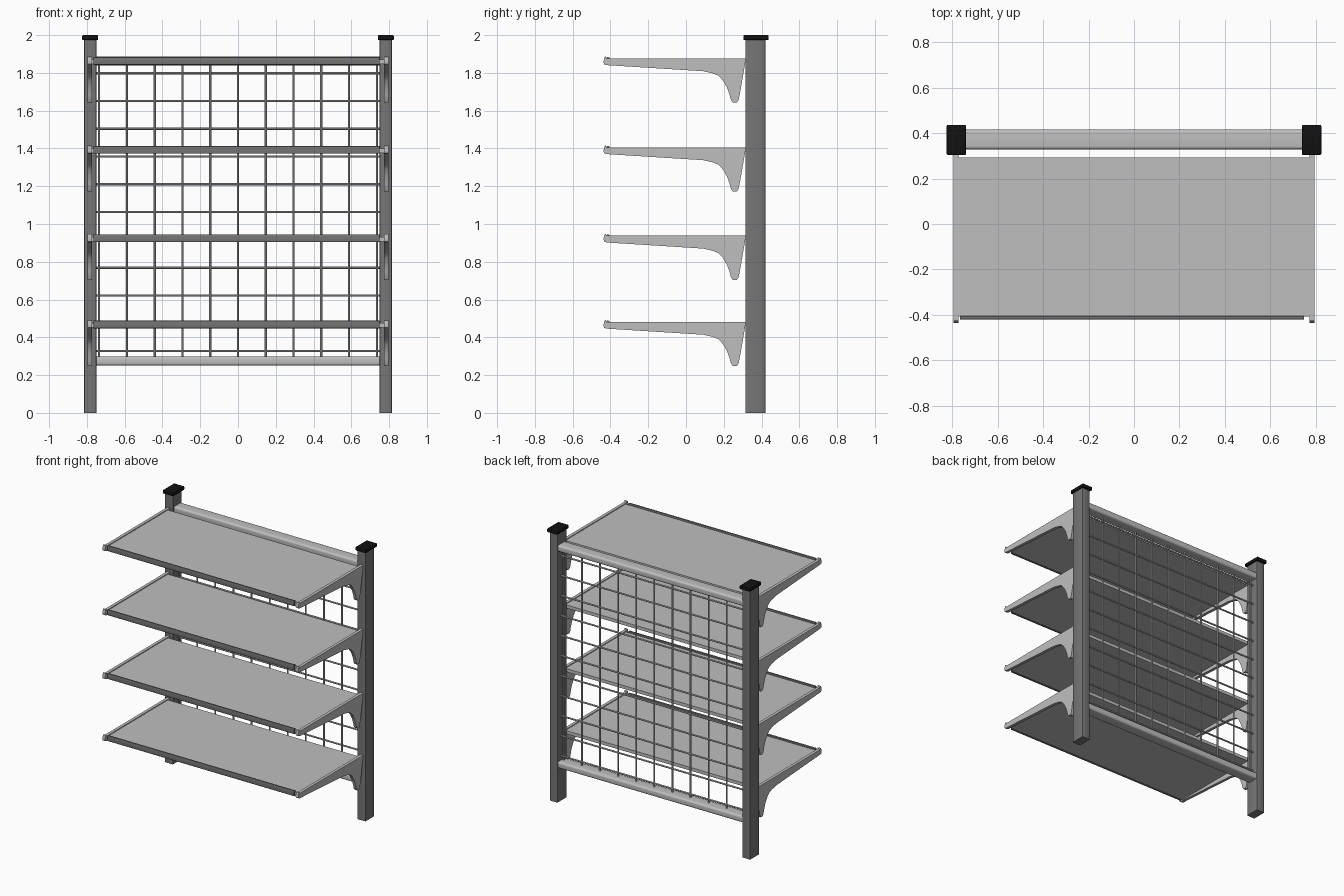
import bpy, bmesh
from mathutils import Vector

cube = bpy.data.objects.get("Cube")
if cube:
    bpy.data.objects.remove(cube, do_unlink=True)


def material(name, value):
    m = bpy.data.materials.new(name)
    m.use_nodes = True
    col = (value, value, value, 1)
    m.diffuse_color = col
    m.node_tree.nodes["Principled BSDF"].inputs["Base Color"].default_value = col
    return m


LIGHT = material("light grey metal", 0.52)
DARK = material("dark grey metal", 0.18)
BLACK = material("black plastic", 0.006)


def finish(name, bm, mat, smooth=False):
    bmesh.ops.recalc_face_normals(bm, faces=bm.faces)
    me = bpy.data.meshes.new(name)
    bm.to_mesh(me)
    bm.free()
    me.materials.append(mat)
    ob = bpy.data.objects.new(name, me)
    bpy.context.collection.objects.link(ob)
    if smooth:
        bpy.ops.object.select_all(action='DESELECT')
        ob.select_set(True)
        bpy.context.view_layer.objects.active = ob
        bpy.ops.object.shade_smooth_by_angle()
    return ob


def box(name, lo, hi, mat, bevel=0, axis=None, segments=3):
    """Box between two corners; bevels all edges, or only those along one axis."""
    lo, hi = Vector(lo), Vector(hi)
    bm = bmesh.new()
    bmesh.ops.create_cube(bm, size=1)
    for v in bm.verts:
        v.co = (lo + hi) / 2 + v.co * (hi - lo)
    if bevel:
        edges = [e for e in bm.edges if axis is None
                 or abs((e.verts[0].co - e.verts[1].co).normalized()[axis]) > 0.9]
        bmesh.ops.bevel(bm, geom=edges, offset=bevel, segments=segments,
                        affect='EDGES', profile=0.5)
    return finish(name, bm, mat, bool(bevel))


def wire(name, a, b, radius=0.006):
    a, b = Vector(a), Vector(b)
    bm = bmesh.new()
    bmesh.ops.create_cone(bm, cap_ends=True, segments=10, radius1=radius,
                          radius2=radius, depth=(b - a).length)
    rot = (b - a).to_track_quat('Z', 'Y')
    for v in bm.verts:
        v.co = rot @ v.co + (a + b) / 2
    return finish(name, bm, LIGHT, True)


# Cantilever bracket outline as (y, height relative to the shelf top)
BRACKET = [(0.314, 0), (-0.422, 0), (-0.424, 0.01), (-0.43, 0.008), (-0.437, -0.016),
           (-0.434, -0.031), (-0.42, -0.036), (0.09, -0.068), (0.14, -0.079),
           (0.172, -0.092), (0.196, -0.118), (0.217, -0.155), (0.23, -0.19),
           (0.238, -0.22), (0.248, -0.234), (0.268, -0.234), (0.278, -0.222),
           (0.292, -0.15), (0.314, -0.02)]


def bracket(name, x, top, thick=0.022):
    bm = bmesh.new()
    face = bm.faces.new([bm.verts.new((x - thick / 2, y, top + z)) for y, z in BRACKET])
    res = bmesh.ops.extrude_face_region(bm, geom=[face])
    moved = [g for g in res["geom"] if isinstance(g, bmesh.types.BMVert)]
    bmesh.ops.translate(bm, verts=moved, vec=(thick, 0, 0))
    return finish(name, bm, LIGHT, True)


# Posts and caps
for side, s in (("left", 1), ("right", -1)):
    x = s * 0.7825
    box(side + "_post", (x - 0.0325, 0.315, 0), (x + 0.0325, 0.42, 1.98),
        DARK, 0.004, axis=2, segments=2)
    box(side + "_post_cap", (x - 0.0425, 0.304, 1.974), (x + 0.0425, 0.437, 2.0),
        BLACK, 0.005, segments=2)

# Horizontal rails between the posts
for name, z in (("bottom_rail", 0.25), ("top_rail", 1.84)):
    box(name, (-0.752, 0.329, z), (0.752, 0.416, z + 0.048), LIGHT, 0.014, axis=0, segments=5)

# Wire mesh back
PITCH = 0.147
for i in range(-5, 6):
    wire("vertical_wire", (i * PITCH, 0.367, 0.29), (i * PITCH, 0.367, 1.85))
for i in range(11):
    z = 0.328 + i * PITCH
    wire("horizontal_wire", (-0.755, 0.377, z), (0.755, 0.377, z))

# Shelves with front lip and a bracket at each end
for top in (0.482, 0.938, 1.406, 1.877):
    box("shelf_panel", (-0.776, -0.407, top - 0.03), (0.776, 0.293, top - 0.006), LIGHT)
    box("shelf_front_lip", (-0.766, -0.421, top - 0.034), (0.75, -0.406, top + 0.006),
        DARK, 0.004, axis=0)
    for side, s in (("left", 1), ("right", -1)):
        bracket(side + "_bracket", s * 0.785, top)
